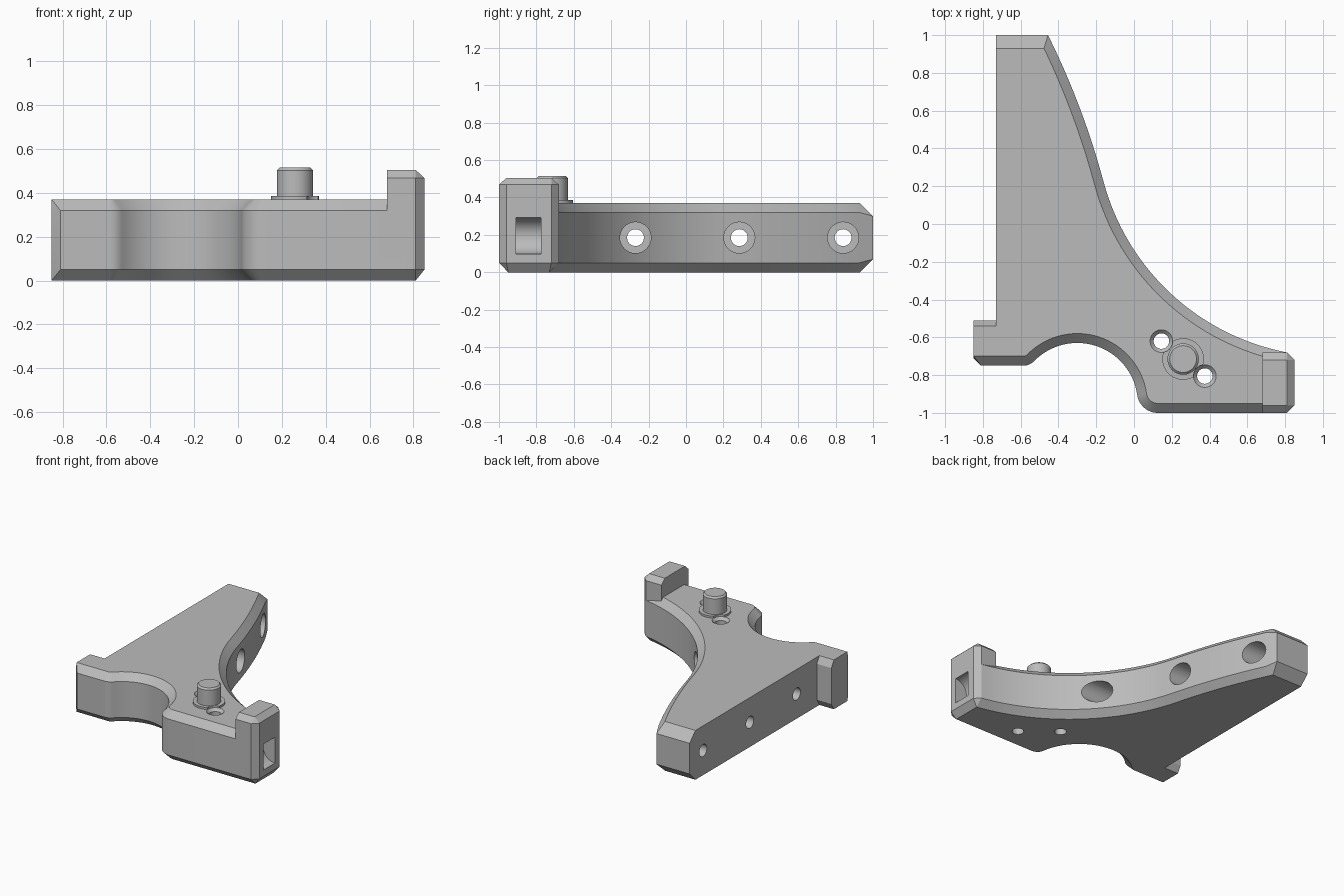
import bpy, bmesh
from math import sin, cos, tan, radians, pi
from mathutils import Vector, Matrix

cube = bpy.data.objects.get("Cube")
if cube:
    bpy.data.objects.remove(cube)

grey = bpy.data.materials.new("plain grey")
grey.use_nodes = True
colour = (0.5, 0.5, 0.5, 1)
grey.diffuse_color = colour
grey.node_tree.nodes["Principled BSDF"].inputs["Base Color"].default_value = colour


def make(name, rings, matrix=Matrix()):
    """Closed solid skinned over a stack of equal rings."""
    bm = bmesh.new()
    loops = [[bm.verts.new(matrix @ Vector(p)) for p in ring] for ring in rings]
    n = len(loops[0])
    bm.faces.new(loops[0][::-1])
    bm.faces.new(loops[-1])
    for a, b in zip(loops, loops[1:]):
        for i in range(n):
            j = (i + 1) % n
            bm.faces.new((a[i], a[j], b[j], b[i]))
    bmesh.ops.remove_doubles(bm, verts=bm.verts, dist=0.004)
    bmesh.ops.recalc_face_normals(bm, faces=bm.faces)
    mesh = bpy.data.meshes.new(name)
    bm.to_mesh(mesh)
    bm.free()
    mesh.materials.append(grey)
    ob = bpy.data.objects.new(name, mesh)
    bpy.context.collection.objects.link(ob)
    return ob


def lathe(name, profile, matrix, n=40):
    """Round solid from (radius, height) pairs about local z."""
    return make(name, [[(r * cos(2 * pi * i / n), r * sin(2 * pi * i / n), z)
                        for i in range(n)] for r, z in profile], matrix)


def arc(p, q, sweep, n, inset):
    """Arc from p up to (not including) q, turning through sweep degrees."""
    p, q, s = Vector(p), Vector(q), radians(sweep)
    d = q - p
    c = (p + q) / 2 + Vector((-d.y, d.x)) / 2 / tan(s / 2)
    return [(c + Matrix.Rotation(s * i / n, 2) @ (p - c), inset) for i in range(n)]


def inset_point(path, i):
    """Move an outline corner inwards by the inset of both its edges."""
    p, d2 = path[i]
    o, d1 = path[i - 1]
    q = path[(i + 1) % len(path)][0]
    a, b = (Vector(p) - Vector(o)).normalized(), (Vector(q) - Vector(p)).normalized()
    n1, n2 = Vector((-a.y, a.x)), Vector((-b.y, b.x))
    det = n1.cross(n2)
    if abs(det) < 0.03:
        return Vector(p) + n1 * (d1 + d2) / 2
    return Vector(p) + Vector((d1 * n2.y - d2 * n1.y, d2 * n1.x - d1 * n2.x)) / det


def boolean(target, tool, operation):
    mod = target.modifiers.new("cut", 'BOOLEAN')
    mod.object, mod.operation, mod.solver = tool, operation, 'EXACT'
    bpy.context.view_layer.objects.active = target
    bpy.ops.object.modifier_apply(modifier=mod.name)


# Plate outline: each point carries the chamfer of the edge that follows it
path = [((-0.85, -0.71), 0.007), ((-0.81, -0.75), 0.05)]
path += arc((-0.586, -0.75), (-0.529, -0.726), 45.6, 8, 0.05)
path += arc((-0.529, -0.726), (0.017, -0.905), -127.5, 32, 0.05)
path += arc((0.017, -0.905), (0.126, -1), 82, 12, 0.05)
path += [((0.126, -1), 0.05), ((0.81, -1), 0.035), ((0.85, -0.96), 0.04),
         ((0.85, -0.72), 0.036)]
path += arc((0.81, -0.68), (-0.16, 0.22), -64, 32, 0.05)
path += arc((-0.16, 0.22), (-0.455, 1), 11.4, 10, 0.05)
path += [((-0.455, 1), 0.07), ((-0.73, 1), 0), ((-0.73, -0.51), 0.03),
         ((-0.85, -0.51), 0)]
outer = [p for p, d in path]
inner = [inset_point(path, i) for i in range(len(path))]


def rise(p):
    return 0.07 if p[1] > 0.99 else 0.05


TOP = 0.37
body = make("bracket_body", [
    [(p[0], p[1], 0) for p in inner],
    [(p[0], p[1], rise(p)) for p in outer],
    [(p[0], p[1], TOP - rise(p)) for p in outer],
    [(p[0], p[1], TOP) for p in inner]])

# Raised end block, chamfered on three sides
block_path = [((0.68, -1), 0.04), ((0.81, -1), 0.0283), ((0.85, -0.96), 0.04),
              ((0.85, -0.72), 0.0283), ((0.81, -0.68), 0.04), ((0.68, -0.68), 0)]
block_in = [inset_point(block_path, i) for i in range(len(block_path))]
block = make("end_block", [[(p[0], p[1], z) for p, d in block_path] for z in (0.1, 0.468)]
             + [[(p[0], p[1], 0.505) for p in block_in]])
boolean(body, block, 'UNION')

# Locating post with its flange
post = lathe("post", [(0.11, 0.36), (0.11, 0.385), (0.083, 0.385), (0.083, 0.503),
                      (0.071, 0.515)], Matrix.Translation((0.26, -0.715, 0)))

# Counterbored bolt holes running sideways
cutters = []
for y in (-0.27, 0.285, 0.84):
    along_x = Matrix.Translation((0, y, 0.185)) @ Matrix.Rotation(pi / 2, 4, 'Y')
    cutters.append(lathe("bolt_cutter", [(0.045, -1), (0.045, -0.6), (0.083, -0.6),
                                         (0.083, 0.5)], along_x))

# Countersunk holes either side of the post
for x, y in ((0.145, -0.62), (0.375, -0.805)):
    cutters.append(lathe("screw_cutter", [(0.041, -0.1), (0.041, 0.35), (0.06, 0.37),
                                          (0.06, 0.45)], Matrix.Translation((x, y, 0))))

# Rounded pocket in the end block
across_y = Matrix.Translation((0.85, -0.843, 0.195)) @ Matrix.Rotation(pi / 2, 4, 'X')
cutters.append(lathe("pocket_cutter", [(0.097, -0.067), (0.097, 0.067)], across_y))

for tool in cutters:
    boolean(body, tool, 'DIFFERENCE')
    if tool.name.startswith("screw"):
        boolean(post, tool, 'DIFFERENCE')
for tool in cutters + [block]:
    bpy.data.objects.remove(tool)

# Smooth the curves, keep the chamfers crisp
bpy.ops.object.select_all(action='DESELECT')
for ob in (body, post):
    ob.select_set(True)
bpy.context.view_layer.objects.active = body
bpy.ops.object.shade_smooth_by_angle(angle=radians(25))
